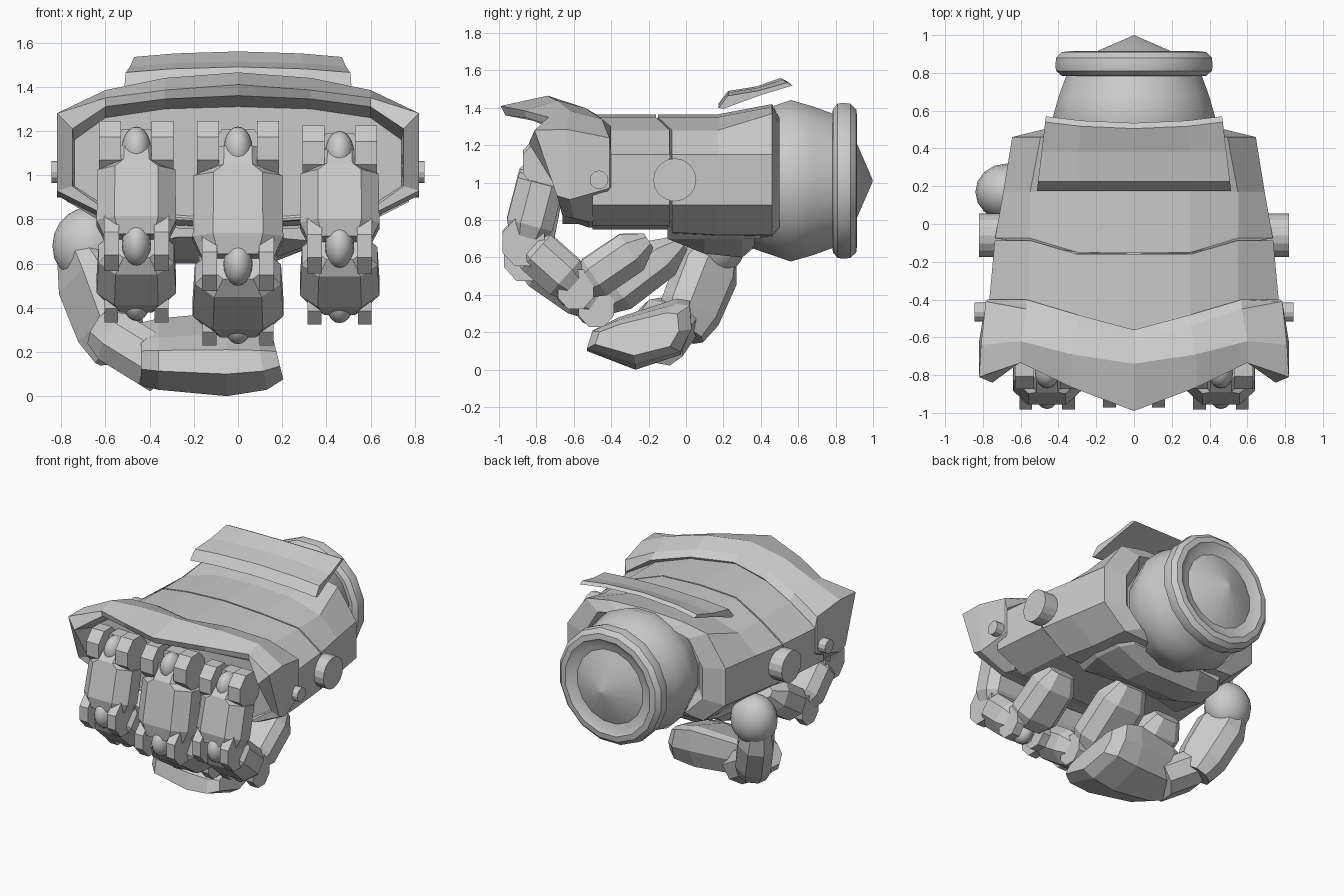
import bpy, bmesh, math
from mathutils import Vector

if "Cube" in bpy.data.objects:
    bpy.data.objects.remove(bpy.data.objects["Cube"])


def loft(name, rings, smooth=False):
    """Skin a list of equal-length point rings and cap both ends."""
    bm = bmesh.new()
    vs = [[bm.verts.new(p) for p in r] for r in rings]
    n = len(rings[0])
    for a, b in zip(vs, vs[1:]):
        for i in range(n):
            j = (i + 1) % n
            bm.faces.new((a[i], a[j], b[j], b[i]))
    bm.faces.new(vs[0])
    bm.faces.new(vs[-1])
    bmesh.ops.recalc_face_normals(bm, faces=bm.faces)
    me = bpy.data.meshes.new(name)
    bm.to_mesh(me)
    bm.free()
    ob = bpy.data.objects.new(name, me)
    bpy.context.collection.objects.link(ob)
    if smooth:
        bpy.ops.object.select_all(action='DESELECT')
        ob.select_set(True)
        bpy.context.view_layer.objects.active = ob
        bpy.ops.object.shade_smooth_by_angle(angle=math.radians(35))
    return ob


def sym(half):
    """Mirror a half outline (first and last point on x = 0) into a ring."""
    return list(half) + [(-x, y, z) for x, y, z in reversed(half[1:-1])]


def lathe_y(name, prof, z=1.01, n=16):
    rings = [[(r * math.cos(2 * math.pi * (i + .5) / n), y, z + r * math.sin(2 * math.pi * (i + .5) / n))
              for i in range(n)] for y, r in prof]
    return loft(name, rings, True)


def disc_x(name, x, y, z, r, t, n, rot=0.0, sy=1.0):
    """Prism whose axis is x."""
    return loft(name, [[(x + s * t / 2, y + sy * r * math.cos(2 * math.pi * i / n + rot),
                         z + r * math.sin(2 * math.pi * i / n + rot)) for i in range(n)] for s in (-1, 1)])


def ball(name, loc, scale):
    bpy.ops.mesh.primitive_uv_sphere_add(segments=16, ring_count=10, radius=1, location=loc)
    ob = bpy.context.object
    ob.name = name
    ob.scale = scale
    bpy.ops.object.shade_smooth_by_angle(angle=math.radians(40))


def segment(name, a, b, side, w, d, stations):
    """Chamfered bar from a to b; stations are (t, width scale, depth scale)."""
    a, b, side = Vector(a), Vector(b), Vector(side)
    t = (b - a).normalized()
    side = (side - side.dot(t) * t).normalized()
    nrm = side.cross(t)
    shape = [(.55, 1), (1, .4), (1, -.5), (.7, -1), (-.7, -1), (-1, -.5), (-1, .4), (-.55, 1)]
    loft(name, [[a + (b - a) * k + side * (w * sw * u) + nrm * (d * sd * v) for u, v in shape]
                for k, sw, sd in stations])


# hand shell: two panels split by a chevron gap, over a slightly smaller core
def shell(ys, w, zb, inset=0.0, lift=0.0):
    y0, y1, y2 = ys
    i = inset
    return sym([(0, y0, 1.365 - i + lift), (.3, y0, 1.35 - i + lift), (.55 - lift, y1, 1.28 - i + 1.6 * lift),
                (w - i, y2, 1.15 - i), (w - i, y2, .88 + i), (w * .72, y2, zb + i), (0, y2, zb - .02 + i)])


back = shell((.46, .46, .46), .645, .72, 0, .055)
loft("hand_shell_rear", [shell((-.15, -.075, -.075), .735, .735), shell((.17, .17, .17), .692, .72), back,
                         [(x * .75, .5, 1.01 + (z - 1.01) * .85) for x, y, z in back],
                         [(x * .6, .4, 1.01 + (z - 1.01) * .75) for x, y, z in back]])
loft("hand_shell_front", [shell((-.62, -.5, -.5), .775, .77), shell((-.16, -.087, -.087), .737, .77)])
loft("hand_core", [shell((-.5, -.45, -.45), .76, .78, .02), shell((.3, .3, .3), .67, .74, .02)])

# palm heel under the hand
loft("palm_heel", [[(x * k, y, z) for x, z in ((-.55, .78), (.5, .78), (.4, .7), (.15, zb), (-.3, zb), (-.5, .68))]
                   for y, k, zb in ((-.1, .9, .72), (.1, 1, .62), (.3, .95, .6), (.4, .8, .7))])

# knuckle guard with overhanging pointed brow and recessed front
loft("knuckle_guard", [
    sym([(0, -.61, 1.2), (.3, -.61, 1.2), (.5, -.61, 1.15), (.65, -.61, 1.1),
         (.65, -.61, 1), (.5, -.61, .9), (0, -.61, .86)]),
    sym([(0, -.56, 1.375), (.3, -.48, 1.365), (.57, -.4, 1.3), (.775, -.4, 1.16),
         (.775, -.4, .98), (.62, -.5, .79), (0, -.5, .76)]),
    sym([(0, -.62, 1.41), (.3, -.54, 1.4), (.57, -.45, 1.34), (.785, -.41, 1.24),
         (.785, -.41, .97), (.62, -.52, .79), (0, -.52, .76)]),
    sym([(0, -.74, 1.465), (.33, -.69, 1.44), (.6, -.62, 1.385), (.81, -.64, 1.285),
         (.82, -.62, .91), (.62, -.6, .81), (0, -.58, .78)]),
    sym([(0, -.99, 1.41), (.33, -.865, 1.385), (.6, -.735, 1.35), (.82, -.81, 1.28),
         (.82, -.69, .93), (.6, -.66, .82), (0, -.66, .78)]),
    sym([(0, -.965, 1.36), (.33, -.85, 1.345), (.6, -.73, 1.31), (.75, -.84, 1.21),
         (.75, -.68, .95), (.58, -.66, .83), (0, -.66, .79)]),
    sym([(0, -.66, 1.31), (.33, -.66, 1.3), (.6, -.65, 1.26), (.74, -.65, 1.16),
         (.74, -.65, .95), (.57, -.65, .84), (0, -.65, .8)])])

# wrist ball, end ring and end cone
lathe_y("wrist_ball", [(.2, .3), (.33, .36), (.46, .405), (.56, .44), (.68, .405), (.8, .36)])
lathe_y("wrist_ring", [(.78, .3), (.785, .39), (.81, .42), (.84, .425), (.88, .42), (.91, .39),
                       (.915, .35), (.885, .3)])
lathe_y("wrist_cone", [(.8, .32), (.868, .31), (.998, .005)])

# raised cuff plate, arched across x
rings = []
for s in (-1, -.6, 0, .6, 1):
    drop, lean = .025 * s * s, .035 * s * s
    rings.append([(s * (.535 - .12 * y), y, z - drop) for y, z in
                  ((.175, 1.425), (.225, 1.49), (.38, 1.515), (.505 + lean, 1.56),
                   (.535 + lean, 1.545), (.39, 1.49), (.2, 1.42))])
loft("cuff_plate", rings)

# side pivots
for s in (-1, 1):
    disc_x("large_pivot", s * .76, -.06, 1.015, .115, .12, 16)
    disc_x("small_pivot", s * .8, -.465, 1.015, .05, .09, 12)

# fingers: x, half width, knuckle, middle joint, end joint, tip (each y, z)
fingers = [(-.46, .18, (-.75, 1.12), (-.86, .69), (-.58, .44), (-.2, .69)),
           (0, .205, (-.75, 1.12), (-.85, .6), (-.47, .335), (-.02, .68)),
           (.46, .18, (-.75, 1.1), (-.86, .68), (-.58, .43), (-.2, .69))]
for x, w, *joints in fingers:
    k, m, e, tip = [Vector((x, y, z)) for y, z in joints]
    side = (-1, 0, 0)
    segment("finger_base", k, m, side, w, .125,
            [(0, .55, .6), (.18, .58, 1), (.25, .98, 1), (.78, 1, 1), (.95, .8, .75)])
    segment("finger_middle", m, e, side, w, .12,
            [(0, .6, .7), (.2, .95, 1), (.75, 1, 1), (1, .7, .7)])
    segment("finger_tip", e + (tip - e) * .05, tip, side, w * .9, .115,
            [(0, .7, .6), (.2, 1, 1), (.75, .95, 1), (1, .6, .4)])
    for c, r, t, off in ((k, .135, .1, .61), (m, .135, .068, .58), (e, .115, .062, .58)):
        for s in (-1, 1):
            disc_x("joint_lug", x + s * w * (off + .05), c.y - .01, c.z, r, t, 8, math.pi / 8, .9)
        ball("joint_boss", (x, c.y - .03, c.z), (.066, .09, .1))
    # link from the knuckle into the guard
    segment("knuckle_link", k, k + Vector((0, .2, 0)), side, w * .5, .09, [(0, 1, 1), (1, 1, 1)])

# thumb: root ball, lower bone, hinge and broad tip
ball("thumb_root", (-.675, .17, .68), (.165, .15, .175))
segment("thumb_base", (-.7, .16, .64), (-.53, -.02, .2), (.5, -.75, 0), .17, .12,
        [(0, .7, .8), (.25, 1, 1), (.75, .95, 1), (1, .7, .8)])
segment("thumb_hinge", (-.62, -.06, .3), (-.36, -.17, .14), (0, 1, 0), .16, .12,
        [(0, .7, .7), (.3, 1, 1), (1, 1, 1)])
tip = [(-.53, .1), (-.5, .21), (-.36, .28), (-.05, .38), (.02, .37), (.03, .22), (-.03, .08), (-.27, 0)]
loft("thumb_tip", [[(x + .15 * (z - .2) * sl, cy + (y - cy) * sc, .19 + (z - .19) * sz) for y, z in tip]
                   for x, cy, sc, sz, sl in ((-.44, -.14, .6, .75, 0), (-.36, -.2, .8, .85, 0),
                                             (-.05, -.25, 1, 1, 0), (.1, -.29, 1, .85, -1),
                                             (.175, -.31, .8, .6, -1))])
